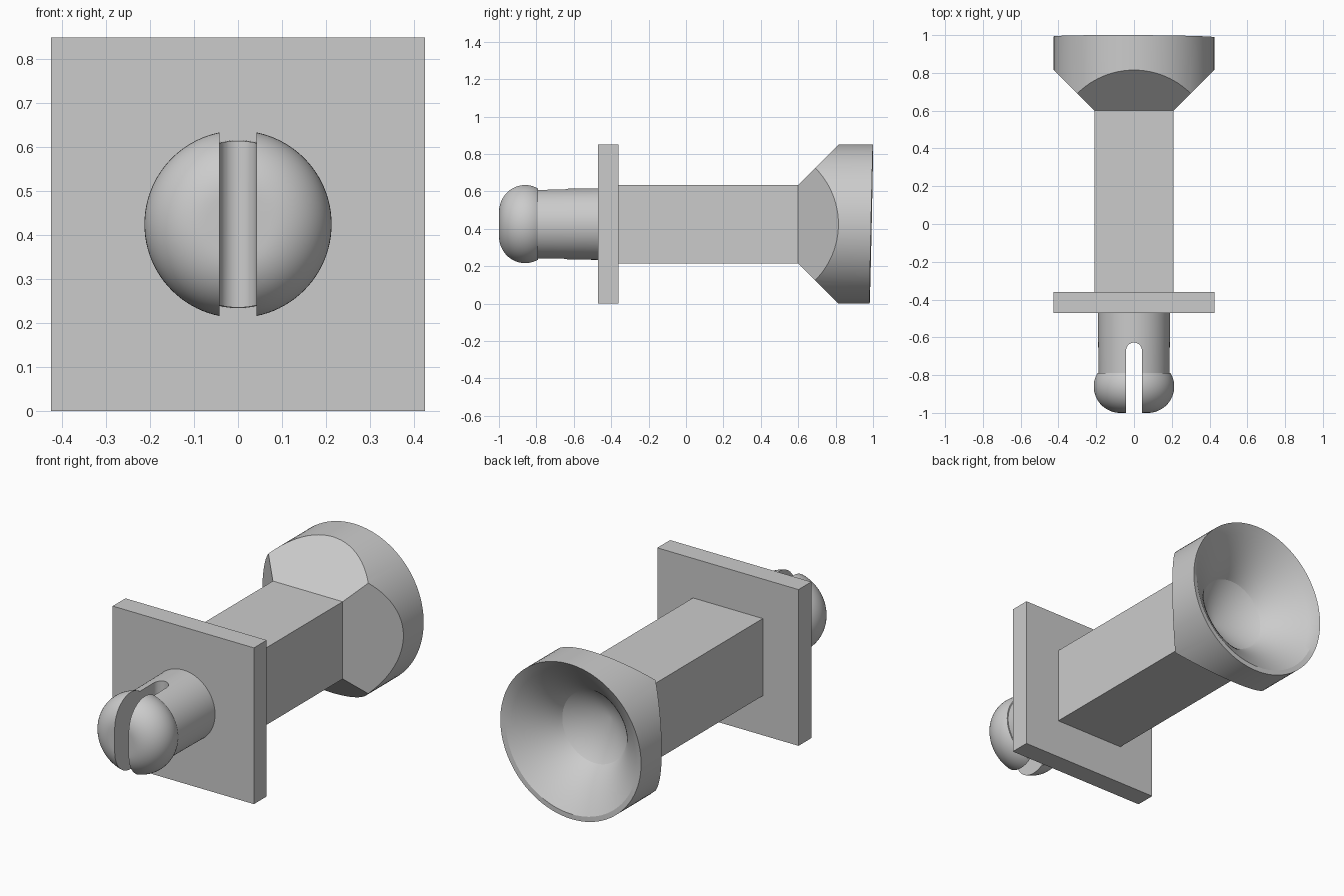
import bpy, bmesh
from math import sin, cos, pi
from mathutils import Vector

if "Cube" in bpy.data.objects:
    bpy.data.objects.remove(bpy.data.objects["Cube"], do_unlink=True)

CZ = 0.425      # height of the main axis
HALF = 0.425    # half width of plate and horn
BAR = 0.21      # half width of the square bar
STEPS = 96

grey = bpy.data.materials.new("plain_grey")
grey.use_nodes = True
colour = (0.6, 0.6, 0.6, 1)
grey.diffuse_color = colour
grey.node_tree.nodes["Principled BSDF"].inputs["Base Color"].default_value = colour


def finish(name, bm):
    bmesh.ops.recalc_face_normals(bm, faces=bm.faces)
    mesh = bpy.data.meshes.new(name)
    bm.to_mesh(mesh)
    bm.free()
    mesh.materials.append(grey)
    obj = bpy.data.objects.new(name, mesh)
    bpy.context.collection.objects.link(obj)
    return obj


def taper_bar(name, y0, half0, y1, half1):
    """Square bar along y whose ends may differ in size."""
    bm = bmesh.new()
    bmesh.ops.create_cube(bm, size=2)
    for v in bm.verts:
        y, h = (y0, half0) if v.co.y < 0 else (y1, half1)
        v.co = (v.co.x * h, y, CZ + v.co.z * h)
    return finish(name, bm)


def lathe(name, profile):
    """Revolve (radius, y) points around the main axis."""
    bm = bmesh.new()
    verts = [bm.verts.new((r, y, CZ)) for r, y in profile]
    edges = [bm.edges.new(pair) for pair in zip(verts, verts[1:])]
    bmesh.ops.spin(bm, geom=verts + edges, cent=(0, 0, CZ), axis=(0, 1, 0),
                   angle=2 * pi, steps=STEPS)
    bmesh.ops.remove_doubles(bm, verts=bm.verts, dist=1e-5)
    return finish(name, bm)


def combine(obj, tool, operation):
    mod = obj.modifiers.new("cut", "BOOLEAN")
    mod.object, mod.operation, mod.solver = tool, operation, "EXACT"
    bpy.ops.object.select_all(action="DESELECT")
    bpy.context.view_layer.objects.active = obj
    obj.select_set(True)
    bpy.ops.object.modifier_apply(modifier=mod.name)
    bpy.data.objects.remove(tool, do_unlink=True)
    bpy.ops.object.shade_smooth_by_angle(angle=pi / 9)


# Square plate and bar
taper_bar("plate", -0.47, HALF, -0.36, HALF)
taper_bar("bar", -0.36, BAR, 0.6, BAR)

# Horn: round body with a flared hollow and a conical bottom
rim, bend, throat = Vector((HALF, 1)), Vector((0.26, 0.89)), Vector((0.195, 0.785))
flare = []
for i in range(13):
    t = i / 12
    flare.append(tuple(rim * (1 - t) ** 2 + bend * 2 * t * (1 - t) + throat * t * t))
horn = lathe("horn", [(0, 0.5), (HALF, 0.5)] + flare + [(0, 0.65)])

# The rim leans very slightly
for v in horn.data.vertices:
    if v.co.y > 0.99:
        v.co.y += 0.009 * (v.co.z - CZ - HALF) / HALF - 0.002 * v.co.x / HALF

# Four sloping sides that blend the horn into the bar
combine(horn, taper_bar("horn_taper", 0.6, BAR, 1.05, BAR + 0.45), "INTERSECT")

# Knob: neck and rounded head
R, FLAT = 0.14, 0.073
head = [(FLAT + R * cos(a), -0.86 - R * sin(a))
        for a in (-pi / 6 + i / 20 * (2 * pi / 3) for i in range(21))]
knob = lathe("knob", [(0, -0.47), (0.191, -0.47), (0.188, -0.79)] + head + [(0, -1)])

# Round-ended slot through the knob
W = 0.042
bm = bmesh.new()
outline = [(-W, -1.1), (W, -1.1)]
outline += [(W * cos(i * pi / 16), -0.67 + W * sin(i * pi / 16)) for i in range(17)]
face = bm.faces.new([bm.verts.new((x, y, 0)) for x, y in outline])
top = bmesh.ops.extrude_face_region(bm, geom=[face])["geom"]
bmesh.ops.translate(bm, vec=(0, 0, 2 * CZ),
                    verts=[g for g in top if isinstance(g, bmesh.types.BMVert)])
combine(knob, finish("slot_cutter", bm), "DIFFERENCE")
